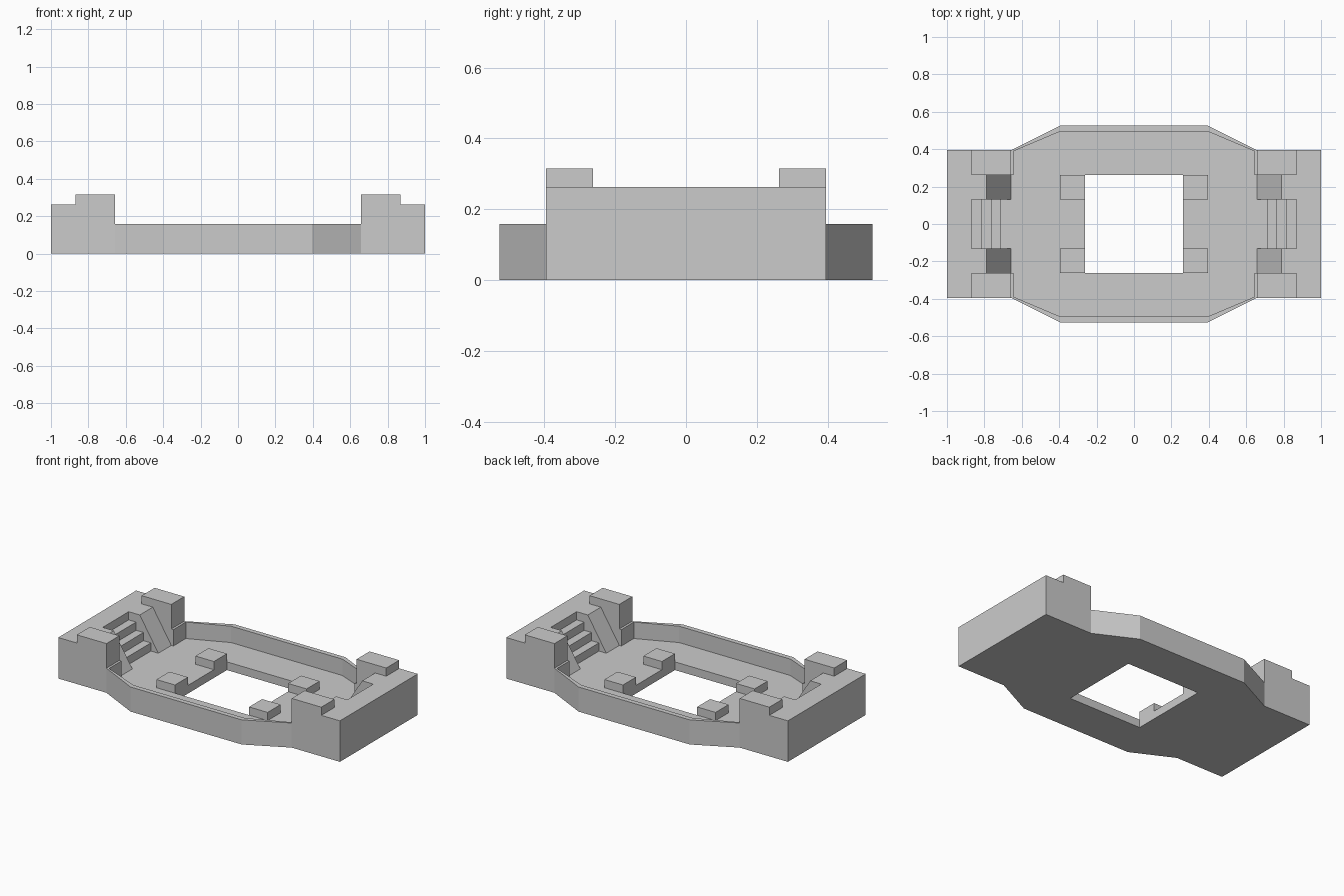
import bpy, bmesh

if "Cube" in bpy.data.objects:
    bpy.data.objects.remove(bpy.data.objects["Cube"])

U = 2 / 15.2                     # module: everything sits on this grid
stone = bpy.data.materials.new("light_grey")
stone.diffuse_color = (0.6, 0.6, 0.6, 1)
stone.use_nodes = True
stone.node_tree.nodes["Principled BSDF"].inputs["Base Color"].default_value = stone.diffuse_color


def prism(name, profile, plane, lo, hi, mirror):
    """Extrude a profile (in modules) across lo..hi, then mirror it.
    Walls lying on a mirror plane are left out so the halves join cleanly."""
    def co(p, t):
        v = (p[0], p[1], t) if plane == "xy" else (p[0], t, p[1])
        return tuple(c * U for c in v)

    bm = bmesh.new()
    a = [bm.verts.new(co(p, lo)) for p in profile]
    b = [bm.verts.new(co(p, hi)) for p in profile]
    n = len(profile)
    faces = [a, b] + [[a[i], a[(i + 1) % n], b[(i + 1) % n], b[i]] for i in range(n)]
    for f in faces:
        on_seam = any(mirror[k] and all(abs(v.co[k]) < 1e-6 for v in f) for k in (0, 1))
        if not on_seam:
            bm.faces.new(f)
    # orient outward: mirror copies seal the seams, so fix the closed shape after
    bmesh.ops.recalc_face_normals(bm, faces=bm.faces)
    mesh = bpy.data.meshes.new(name)
    bm.to_mesh(mesh)
    bm.free()
    mesh.materials.append(stone)
    ob = bpy.data.objects.new(name, mesh)
    bpy.context.collection.objects.link(ob)
    mod = ob.modifiers.new("mirror", "MIRROR")
    mod.use_axis = (mirror[0], mirror[1], False)
    return ob


BOTH, X_ONLY = (True, True), (True, False)

# floor slab with square opening
prism("floor", [(0, 2), (2, 2), (2, -2), (0, -2), (0, -4), (3, -4), (5, -3),
                (5, 3), (3, 4), (0, 4)], "xy", 0, 0.4, X_ONLY)

# low parapet around the floor
prism("parapet", [(0, 4), (3, 4), (5, 3), (5, 2), (4.89, 2), (4.89, 2.96),
                  (3, 3.76), (0, 3.76)], "xy", 0.4, 1.2, BOTH)

# small blocks at the corners of the opening
prism("corner_block", [(2, 1), (3, 1), (3, 2), (2, 2)], "xy", 0.4, 0.8, BOTH)

# end platforms: stairs in the middle, ramps beside, raised corners outside
stairs = [(5, 0), (7.6, 0), (7.6, 2), (6.6, 2)]
for i in range(3):
    z = 1.6 - 0.4 * i
    stairs += [(6.6 - 0.4 * i, z), (6.2 - 0.4 * i, z)]
stairs += [(5.4, 0.4), (5, 0.4)]
prism("stairs", stairs, "xz", -1, 1, X_ONLY)
prism("ramp", [(5, 0), (7.6, 0), (7.6, 2), (6, 2), (5, 0.4)], "xz", 1, 2, BOTH)
prism("raised_corner", [(5, 0), (7.6, 0), (7.6, 2), (6.6, 2), (6.6, 2.4), (5, 2.4)],
      "xz", 2, 3, BOTH)
